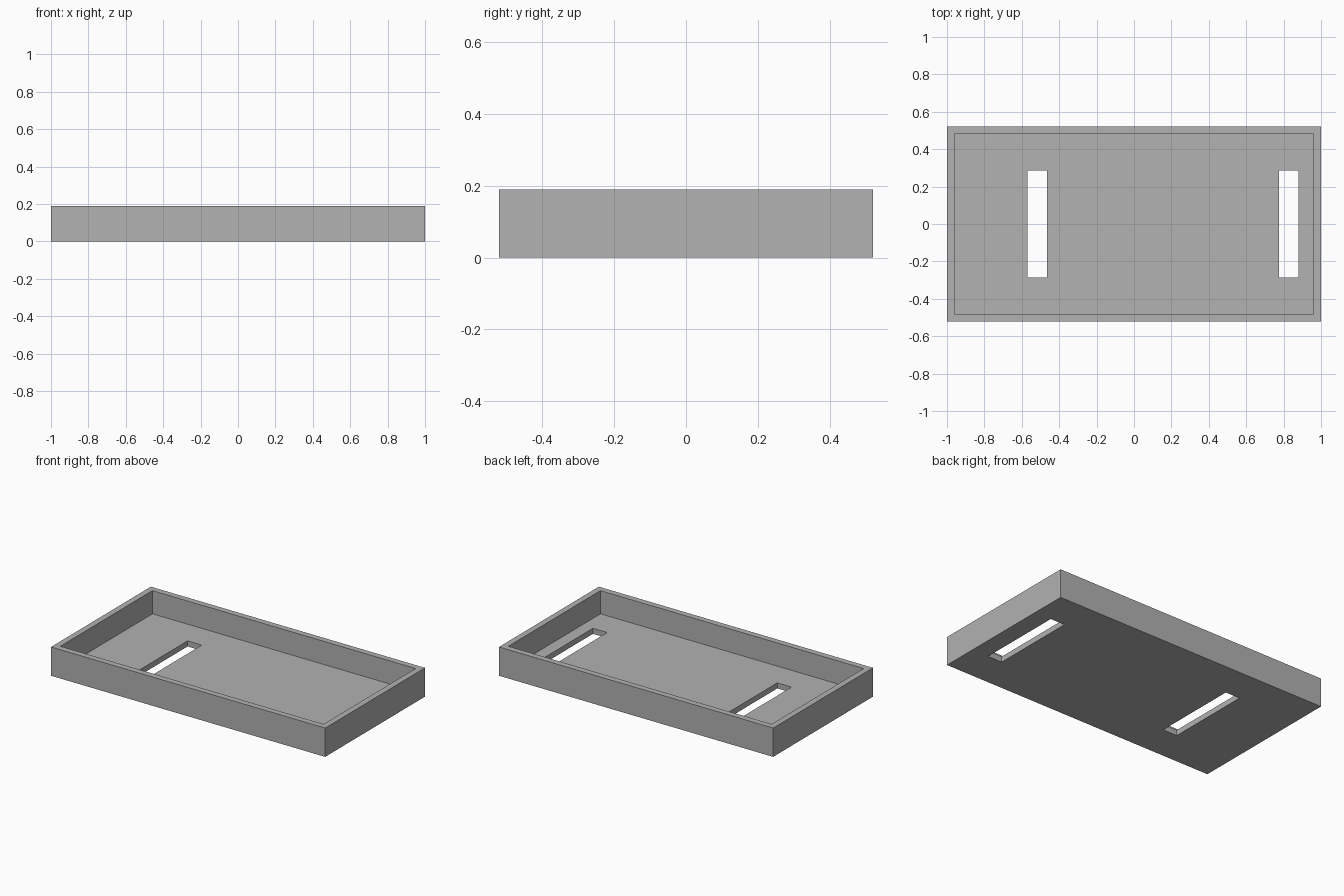
import bpy

if "Cube" in bpy.data.objects:
    bpy.data.objects.remove(bpy.data.objects["Cube"], do_unlink=True)

LENGTH, WIDTH, HEIGHT = 2.0, 1.04, 0.19
WALL, FLOOR = 0.04, 0.037
SLOT_WIDTH, SLOT_LENGTH = 0.104, 0.574
SLOT_CENTRES = (-0.517, 0.828)

# Plain grey finish
grey = bpy.data.materials.new("grey")
grey.use_nodes = True
colour = (0.445, 0.445, 0.445, 1)
grey.diffuse_color = colour
shader = next(n for n in grey.node_tree.nodes if n.type == "BSDF_PRINCIPLED")
shader.inputs["Base Color"].default_value = colour


def box(name, size, centre):
    """Add a box with its true size in the mesh."""
    bpy.ops.mesh.primitive_cube_add(size=1, location=centre)
    obj = bpy.context.object
    obj.name = name
    obj.scale = size
    bpy.ops.object.transform_apply(location=True, rotation=False, scale=True)
    obj.data.materials.append(grey)
    return obj


def cut(target, cutter):
    """Subtract the cutter from the target, then discard it."""
    cutter.hide_render = True
    mod = target.modifiers.new("cut", "BOOLEAN")
    mod.operation = "DIFFERENCE"
    mod.solver = "EXACT"
    mod.object = cutter
    bpy.context.view_layer.objects.active = target
    bpy.ops.object.modifier_apply(modifier=mod.name)
    bpy.data.objects.remove(cutter, do_unlink=True)


# Outer block of the tray
tray = box("tray", (LENGTH, WIDTH, HEIGHT), (0, 0, HEIGHT / 2))

# Open recess inside the rim
cut(tray, box("recess_cutter", (LENGTH - 2 * WALL, WIDTH - 2 * WALL, HEIGHT),
              (0, 0, FLOOR + HEIGHT / 2)))

# Two slots through the floor
for x in SLOT_CENTRES:
    cut(tray, box("slot_cutter", (SLOT_WIDTH, SLOT_LENGTH, HEIGHT), (x, 0, 0)))
